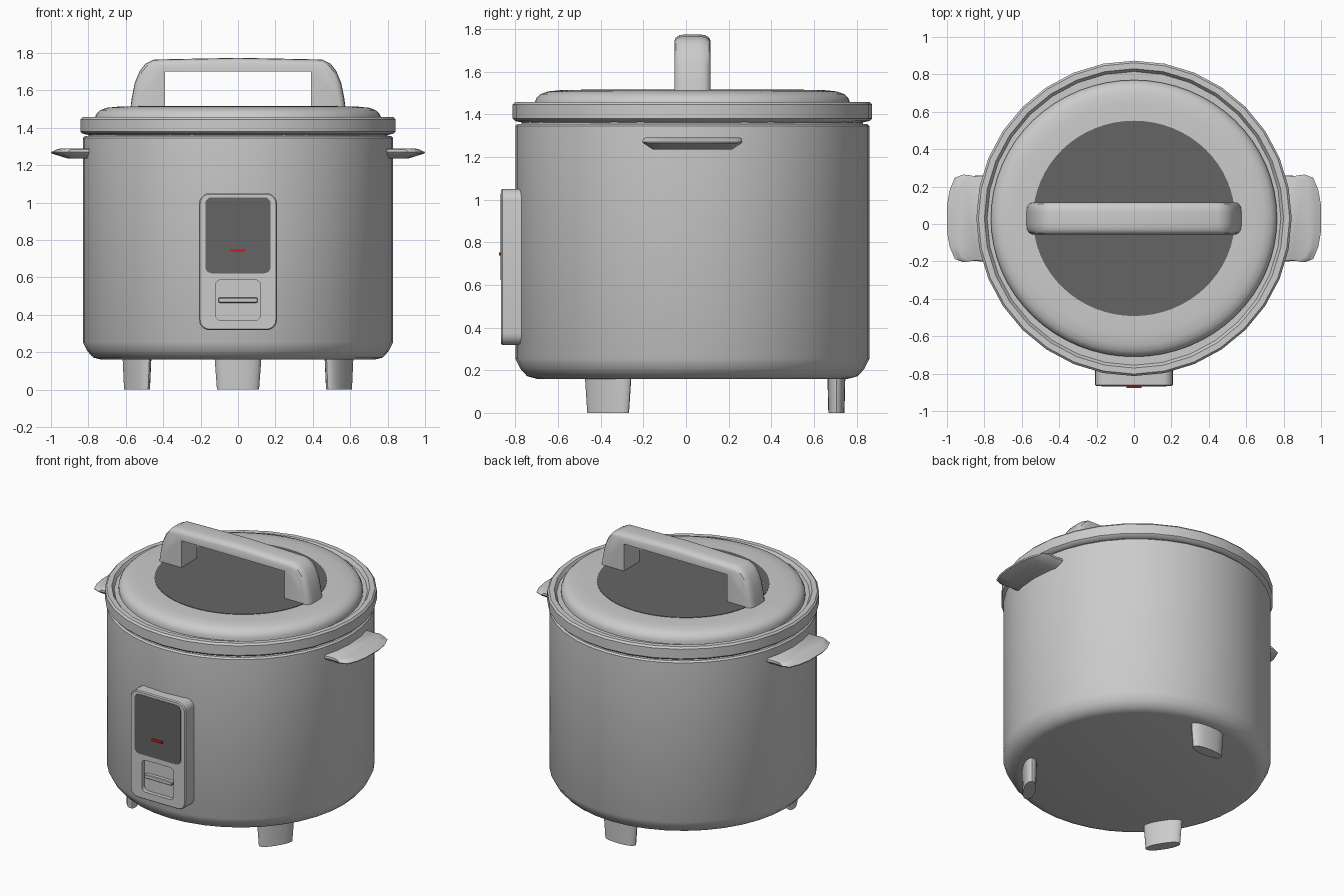
import bpy, bmesh, math
from mathutils import Matrix, Vector

if "Cube" in bpy.data.objects:
    bpy.data.objects.remove(bpy.data.objects["Cube"])

CY = 0.03  # y of the pot axis


def material(name, rgb):
    m = bpy.data.materials.new(name)
    m.diffuse_color = (*rgb, 1)
    m.use_nodes = True
    m.node_tree.nodes["Principled BSDF"].inputs["Base Color"].default_value = m.diffuse_color
    return m


dark = material("dark_grey", (0.13, 0.13, 0.13))
red = material("red", (0.7, 0.01, 0.01))


def smooth(ob, angle=35):
    bpy.ops.object.select_all(action='DESELECT')
    ob.select_set(True)
    bpy.context.view_layer.objects.active = ob
    bpy.ops.object.shade_smooth_by_angle(angle=math.radians(angle))


def loft(name, rings, mat=None, matrix=None, angle=35):
    """Skin a stack of equal-length rings and cap both ends."""
    bm = bmesh.new()
    loops = [[bm.verts.new(p) for p in r] for r in rings]
    n = len(loops[0])
    for a, b in zip(loops, loops[1:]):
        for i in range(n):
            j = (i + 1) % n
            bm.faces.new((a[i], a[j], b[j], b[i]))
    bm.faces.new(loops[0])
    bm.faces.new(loops[-1])
    bmesh.ops.recalc_face_normals(bm, faces=bm.faces)
    if matrix:
        bm.transform(matrix)
    me = bpy.data.meshes.new(name)
    bm.to_mesh(me)
    bm.free()
    ob = bpy.data.objects.new(name, me)
    bpy.context.collection.objects.link(ob)
    if mat:
        me.materials.append(mat)
    smooth(ob, angle)
    return ob


def lathe(name, profile, n=32, ys=1.0, mat=None):
    """Turned part about the pot axis, optionally squashed in y."""
    ang = [2 * math.pi * i / n for i in range(n)]
    return loft(name, [[(r * math.cos(a), CY + r * ys * math.sin(a), z) for a in ang]
                       for r, z in profile], mat)


def rounded(name, w, z0, z1, r, layers, mat=None):
    """Rounded-corner slab facing -y; layers are (y, inset)."""
    rings = []
    for y, d in layers:
        ring = []
        for k, (sx, sz) in enumerate([(1, 1), (-1, 1), (-1, -1), (1, -1)]):
            cx = sx * (w - r)
            cz = (z0 + z1) / 2 + sz * ((z1 - z0) / 2 - r)
            for i in range(6):
                a = math.radians(90 * k + 18 * i)
                ring.append((cx + (r - d) * math.cos(a), y, cz + (r - d) * math.sin(a)))
        rings.append(ring)
    return loft(name, rings, mat)


# Pot body, with a short neck under the lid
lathe("pot_body", [(0.73, 0.16), (0.775, 0.172), (0.805, 0.205), (0.83, 0.255),
                   (0.83, 1.345), (0.82, 1.355), (0.80, 1.355), (0.80, 1.375)], 40)

# Lid rim and raised lid
lathe("lid_rim", [(0.80, 1.362), (0.83, 1.368), (0.843, 1.38), (0.843, 1.445),
                  (0.832, 1.457), (0.80, 1.457), (0.785, 1.435)], 32)
lathe("lid", [(0.765, 1.42), (0.765, 1.455), (0.755, 1.477), (0.735, 1.495),
              (0.70, 1.507), (0.64, 1.513), (0.54, 1.513)], 64, 0.967)
lathe("lid_dark_disc", [(0.54, 1.50), (0.54, 1.516)], 64, 0.967, dark)

# Arched lid handle, rounded along its outer edges
outer = [(0.576, 1.50, 1, 0), (0.568, 1.56, 1, 0), (0.552, 1.64, 1, 0.1),
         (0.525, 1.705, 0.9, 0.4), (0.495, 1.742, 0.7, 0.7), (0.45, 1.765, 0.2, 1)]
inner = [(0.39, 1.70), (0.39, 1.50)]


def handle_ring(y, d):
    half = [(x - d * nx, z - d * nz) for x, z, nx, nz in outer]
    pts = half + [(0, 1.774 - d)] + [(-x, z) for x, z in reversed(half)]
    pts += [(-x, z) for x, z in reversed(inner)] + inner
    return [(x, CY + y, z) for x, z in pts]


loft("lid_handle", [handle_ring(y, d) for y, d in
                    [(-0.085, 0.03), (-0.078, 0.014), (-0.06, 0.003), (-0.035, 0),
                     (0.035, 0), (0.06, 0.003), (0.078, 0.014), (0.085, 0.03)]])

# Side handles: curved shelves that narrow underneath
shelf = [(0.78, 0.23), (0.86, 0.225), (0.91, 0.232), (0.955, 0.215), (0.982, 0.15), (0.996, 0.07)]
for side, s in (("right", 1), ("left", -1)):
    rings = []
    for z, dx, k in [(1.235, 0.09, 0.8), (1.262, 0.0, 0.98), (1.27, -0.004, 1.01),
                     (1.285, 0.03, 1.0), (1.29, 0.05, 0.96)]:
        half = [(x - dx * (x - 0.78) / 0.22, y * k) for x, y in shelf]
        ring = half + [(x, -y) for x, y in reversed(half)]
        rings.append([(s * x, CY + y, z) for x, y in ring])
    loft(side + "_side_handle", rings)

# Feet: tapered lens-shaped pegs
for name, x, y, rot in (("back_foot", 0, 0.705, 90), ("front_right_foot", 0.54, -0.365, -32),
                        ("front_left_foot", -0.54, -0.365, 212)):
    rings = []
    for z, k in ((0, 0.9), (0.2, 1.02)):
        rings.append([(0.042 * k * math.cos(a), 0.125 * k * math.copysign(abs(math.sin(a)) ** 0.8, math.sin(a)), z)
                      for a in [2 * math.pi * i / 20 for i in range(20)]])
    loft(name, rings, matrix=Matrix.Translation(Vector((x, y, 0))) @ Matrix.Rotation(math.radians(rot), 4, 'Z'))

# Control panel with a recess cut for the switch
panel = rounded("control_panel", 0.208, 0.318, 1.05, 0.055, [(-0.75, 0), (-0.86, 0), (-0.867, 0.006)])
cutter = rounded("switch_cutter", 0.12, 0.37, 0.588, 0.03, [(-0.84, 0), (-0.92, 0)])
cutter.hide_render = True
cut = panel.modifiers.new("switch_recess", 'BOOLEAN')
cut.operation = 'DIFFERENCE'
cut.solver = 'EXACT'
cut.object = cutter
bpy.context.view_layer.objects.active = panel
bpy.ops.object.modifier_apply(modifier=cut.name)
bpy.data.objects.remove(cutter)
smooth(panel)

# Window, indicator light and switch lever
rounded("panel_window", 0.175, 0.622, 1.028, 0.035, [(-0.86, 0), (-0.869, 0)], dark)
rounded("indicator_light", 0.04, 0.737, 0.753, 0.003, [(-0.86, 0), (-0.876, 0)], red)
rounded("switch_lever", 0.105, 0.464, 0.492, 0.008, [(-0.83, 0), (-0.862, 0), (-0.867, 0.004)])
